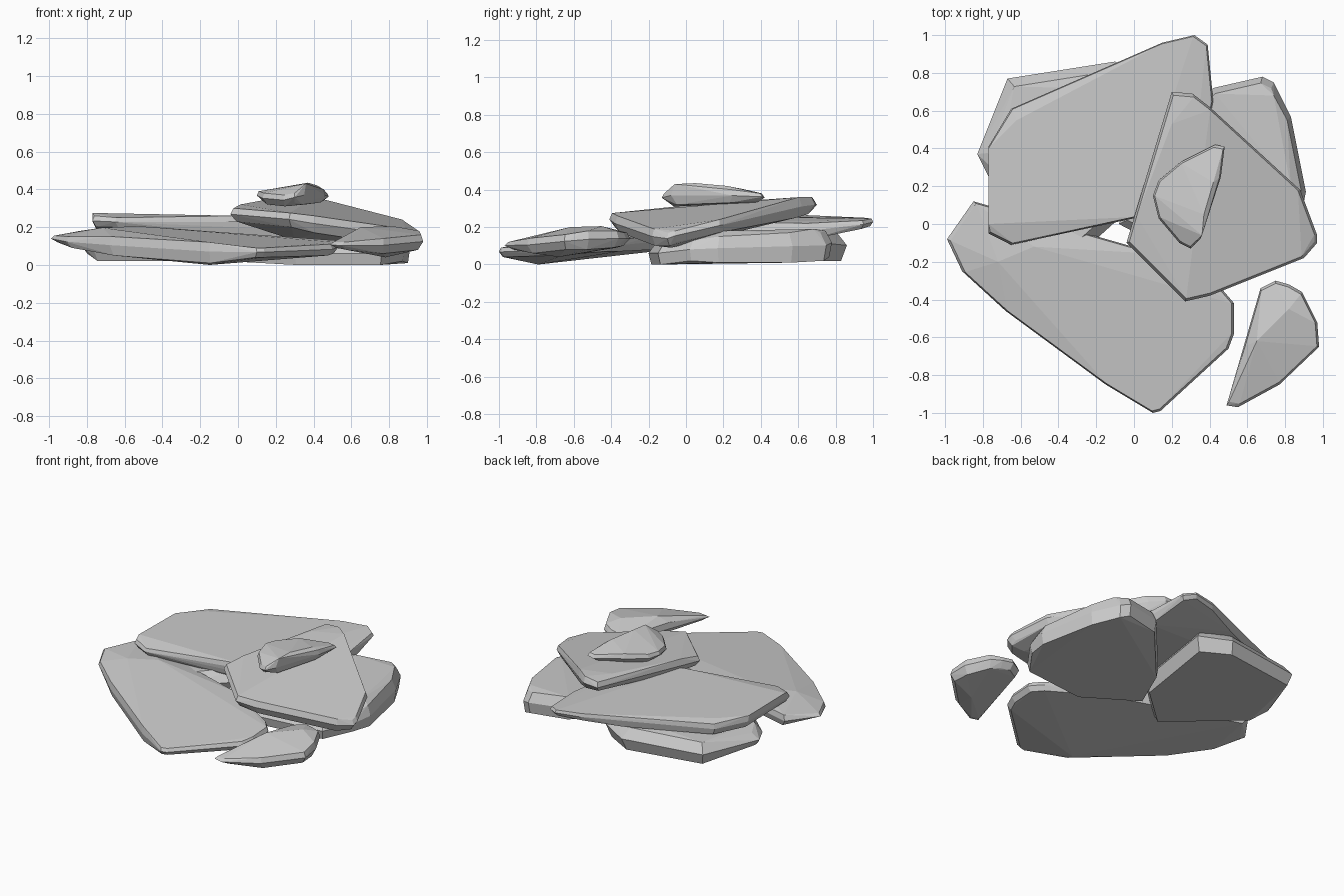
import bpy
import bmesh


def rock(name, rim, extra=(), low=0.95, high=0.97):
    """Faceted stone: rim rows are (x, y, low z, high z); ends taper toward the middle."""
    cx = sum(p[0] for p in rim) / len(rim)
    cy = sum(p[1] for p in rim) / len(rim)
    bm = bmesh.new()
    for x, y, z0, z1 in rim:
        zm = z0 + (z1 - z0) * 0.55
        for s, z in ((low, z0), (1.0, zm), (high, z1)):
            bm.verts.new((cx + (x - cx) * s, cy + (y - cy) * s, z))
    for p in extra:
        bm.verts.new(p)
    hull = bmesh.ops.convex_hull(bm, input=bm.verts[:])
    junk = {g for g in hull["geom_interior"] + hull["geom_unused"]
            if isinstance(g, bmesh.types.BMVert)}
    bmesh.ops.delete(bm, geom=list(junk), context='VERTS')
    bmesh.ops.dissolve_limit(bm, angle_limit=0.05, verts=bm.verts[:], edges=bm.edges[:])
    bmesh.ops.recalc_face_normals(bm, faces=bm.faces[:])
    mesh = bpy.data.meshes.new(name)
    bm.to_mesh(mesh)
    bm.free()
    obj = bpy.data.objects.new(name, mesh)
    bpy.context.collection.objects.link(obj)
    return obj


# Base stones at the back
rock("back_left_base_stone", [
    (-.83, .37, .06, .14), (-.67, .77, .03, .17), (-.1, .86, .02, .17),
    (.10, .75, .02, .19), (.0, .1, .02, .19), (-.30, -.17, .02, .17),
    (-.77, .25, .02, .16)], low=.93, high=.88)

rock("back_right_base_stone", [
    (.42, .72, .04, .19), (.68, .78, .04, .18), (.74, .75, .02, .17),
    (.83, .57, .01, .17), (.91, .17, .01, .15), (.88, .02, .02, .13),
    (.76, -.15, .0, .11), (.3, -.2, .0, .11), (-.08, 0, .02, .12),
    (.05, .3, .02, .15)],
    extra=[(.74, .68, .19), (.83, .2, .18)], low=.97, high=.93)

# Wide tilted slab at the front left
rock("front_left_slab", [
    (-.99, -.08, .12, .155), (-.91, -.25, .09, .15), (-.68, -.46, .05, .15),
    (-.15, -.85, .01, .12), (.10, -1.0, .04, .09), (.14, -.99, .04, .09),
    (.50, -.66, .05, .11), (.53, -.58, .06, .12), (.53, -.42, .07, .13),
    (.47, -.35, .07, .13), (.1, -.15, .08, .16), (-.85, .12, .10, .18)],
    extra=[(-.72, -.2, .197), (-.53, -.12, .205), (-.3, -.55, .16),
           (-.15, -.79, .0)], low=.96, high=.98)

# Broad slab over the back left
rock("back_left_slab", [
    (-.77, -.05, .20, .26), (-.77, .41, .19, .265), (-.65, .61, .18, .255),
    (-.1, .85, .18, .25), (.15, .96, .20, .25), (.32, 1.0, .205, .245),
    (.39, .95, .19, .235), (.42, .65, .13, .22), (.3, .1, .13, .23),
    (.0, .03, .19, .26), (-.65, -.11, .20, .25)],
    extra=[(-.77, .4, .27), (-.77, 0, .275), (-.62, .55, .268)],
    low=.97, high=.985)

# Slab on the right, sloping down to the right
rock("right_slab", [
    (-.04, -.10, .23, .30), (.0, .04, .23, .32), (.20, .70, .28, .35),
    (.31, .69, .27, .36), (.40, .62, .25, .36), (.88, .18, .17, .24),
    (.97, -.06, .12, .18), (.97, -.10, .10, .17), (.90, -.18, .10, .19),
    (.40, -.38, .17, .26), (.27, -.41, .20, .275)],
    extra=[(.2, .53, .355), (.3, -.05, .13), (.85, -.08, .09)],
    low=.94, high=.97)

# Small stone on top
rock("top_stone", [
    (.10, .15, .34, .39), (.13, .23, .33, .39), (.25, .33, .33, .40),
    (.43, .42, .33, .38), (.48, .41, .34, .38), (.46, .25, .33, .40),
    (.37, .0, .32, .42), (.35, -.08, .32, .41), (.30, -.13, .33, .38),
    (.24, -.10, .31, .37), (.13, .03, .32, .38)],
    extra=[(.37, .05, .435), (.36, -.06, .43), (.42, .22, .42)],
    low=.85, high=.95)

# Separate stone at the front right
rock("front_right_stone", [
    (.49, -.96, .09, .12), (.55, -.97, .08, .12), (.77, -.85, .06, .14),
    (.98, -.65, .08, .16), (.97, -.52, .08, .18), (.89, -.36, .09, .18),
    (.82, -.32, .10, .17), (.75, -.30, .10, .17), (.67, -.34, .09, .16),
    (.58, -.65, .09, .16)],
    extra=[(.65, -.62, .20), (.82, -.45, .205), (.78, -.68, .04)],
    low=.88, high=.95)
